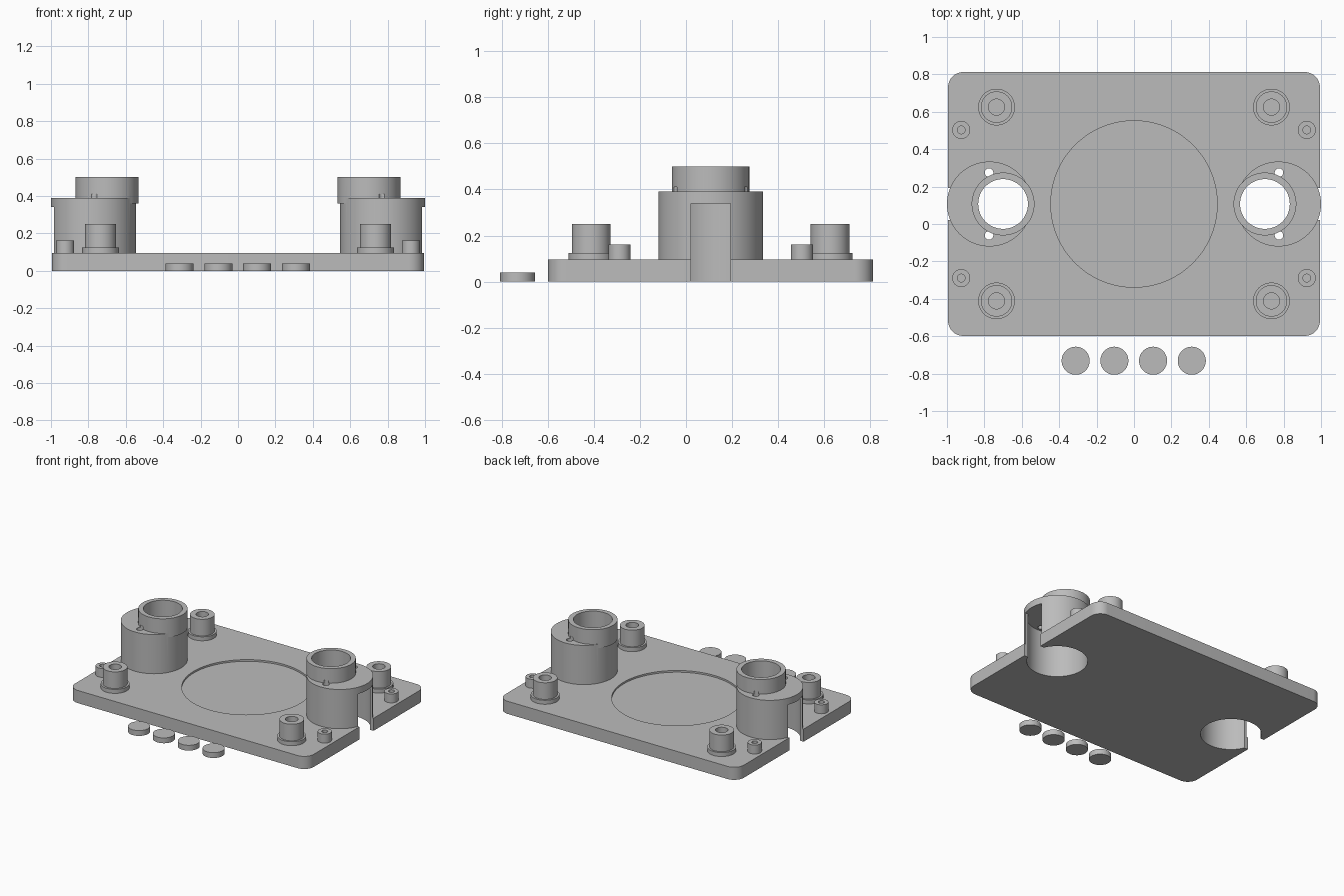
import bpy, bmesh, math

if "Cube" in bpy.data.objects:
    bpy.data.objects.remove(bpy.data.objects["Cube"])

CY = 0.107           # depth of the plate centre line
TOP = 0.095          # plate top height

grey = bpy.data.materials.new("light grey")
grey.diffuse_color = (0.5, 0.5, 0.5, 1)
grey.use_nodes = True
grey.node_tree.nodes["Principled BSDF"].inputs["Base Color"].default_value = grey.diffuse_color


def make(name, bm):
    bmesh.ops.recalc_face_normals(bm, faces=bm.faces)
    me = bpy.data.meshes.new(name)
    bm.to_mesh(me)
    bm.free()
    me.materials.append(grey)
    ob = bpy.data.objects.new(name, me)
    bpy.context.collection.objects.link(ob)
    return ob


def prism(name, pts, z0, z1):
    bm = bmesh.new()
    face = bm.faces.new([bm.verts.new((x, y, z0)) for x, y in pts])
    new = bmesh.ops.extrude_face_region(bm, geom=[face])["geom"]
    bmesh.ops.translate(bm, vec=(0, 0, z1 - z0),
                        verts=[v for v in new if isinstance(v, bmesh.types.BMVert)])
    return make(name, bm)


def arc(x, y, r, a0, a1, n):
    return [(x + r * math.cos(math.radians(a0 + (a1 - a0) * i / n)),
             y + r * math.sin(math.radians(a0 + (a1 - a0) * i / n))) for i in range(n)]


def cyl(name, x, y, r, z0, z1, n=72):
    return prism(name, arc(x, y, r, 0, 360, n), z0, z1)


def box(name, x0, x1, y0, y1, z0, z1):
    return prism(name, [(x0, y0), (x1, y0), (x1, y1), (x0, y1)], z0, z1)


def boolean(ob, tool, op="DIFFERENCE"):
    bpy.context.view_layer.objects.active = ob
    mod = ob.modifiers.new("cut", "BOOLEAN")
    mod.operation, mod.solver, mod.object = op, "EXACT", tool
    bpy.ops.object.modifier_apply(modifier=mod.name)
    bpy.data.objects.remove(tool)


def lathe(name, x, y, profile, n=48):
    """Revolve (radius, height) points; the ends lie on the axis."""
    bm = bmesh.new()
    rings = []
    for r, z in profile:
        if r == 0:
            rings.append([bm.verts.new((x, y, z))] * n)
        else:
            rings.append([bm.verts.new((px, py, z)) for px, py in arc(x, y, r, 0, 360, n)])
    for a, b in zip(rings, rings[1:]):
        for i in range(n):
            j = (i + 1) % n
            bm.faces.new(list(dict.fromkeys((a[i], a[j], b[j], b[i]))))
    return make(name, bm)


# Base plate with rounded corners and a shallow round recess
R, X, Y0, Y1 = 0.08, 0.994, -0.598, 0.812
outline = []
for cx, cy, a in ((X - R, Y1 - R, 0), (R - X, Y1 - R, 90),
                  (R - X, Y0 + R, 180), (X - R, Y0 + R, 270)):
    outline += arc(cx, cy, R, a, a + 90, 12)
    outline.append((cx + R * math.cos(math.radians(a + 90)),
                    cy + R * math.sin(math.radians(a + 90))))
plate = prism("base_plate", outline, 0, TOP)
boolean(plate, cyl("recess_cutter", 0, CY, 0.445, TOP - 0.013, 0.2, 96))


def hollow(ob, s):
    """Cut the housing cavity and its side slot."""
    boolean(ob, cyl("cavity_cutter", s * 0.773, CY, 0.208, -0.1, 0.34))
    x0, x1 = sorted((s * 0.8, s * 1.1))
    boolean(ob, box("slot_cutter", x0, x1, CY - 0.085, CY + 0.085, -0.1, 0.34))


# Hollow housings with an offset collar on top
for side, s in (("left", -1), ("right", 1)):
    hollow(plate, s)
    housing = cyl(side + "_housing", s * 0.773, CY, 0.227, TOP, 0.39)
    boolean(housing, cyl("collar", s * 0.70, CY, 0.168, 0.36, 0.50), "UNION")
    hollow(housing, s)
    boolean(housing, cyl("bore_cutter", s * 0.70, CY, 0.133, 0.2, 0.6))
    for d in (-1, 1):
        boolean(housing, cyl("vent_cutter", s * 0.775, CY + d * 0.168, 0.023, 0.3, 0.41, 24))

    # Stepped mounting posts and small pegs, each with a blind hole
    for end, py, qy in (("front", -0.411, -0.289), ("back", 0.625, 0.503)):
        lathe(f"{side}_{end}_post", s * 0.735, py,
              [(0, TOP), (0.098, TOP), (0.098, 0.125), (0.084, 0.125),
               (0.084, 0.25), (0.043, 0.25), (0.043, 0.105), (0, 0.105)])
        lathe(f"{side}_{end}_peg", s * 0.924, qy,
              [(0, TOP), (0.048, TOP), (0.048, 0.162), (0.021, 0.162),
               (0.021, 0.105), (0, 0.105)], 32)

# Loose discs in front of the plate
for i in range(4):
    cyl(f"disc_{i + 1}", -0.312 + 0.207 * i, -0.731, 0.075, 0, 0.04, 48)

# Smooth round walls, keep edges crisp
bpy.ops.object.select_all(action="SELECT")
bpy.context.view_layer.objects.active = plate
bpy.ops.object.shade_smooth_by_angle(angle=math.radians(30))
